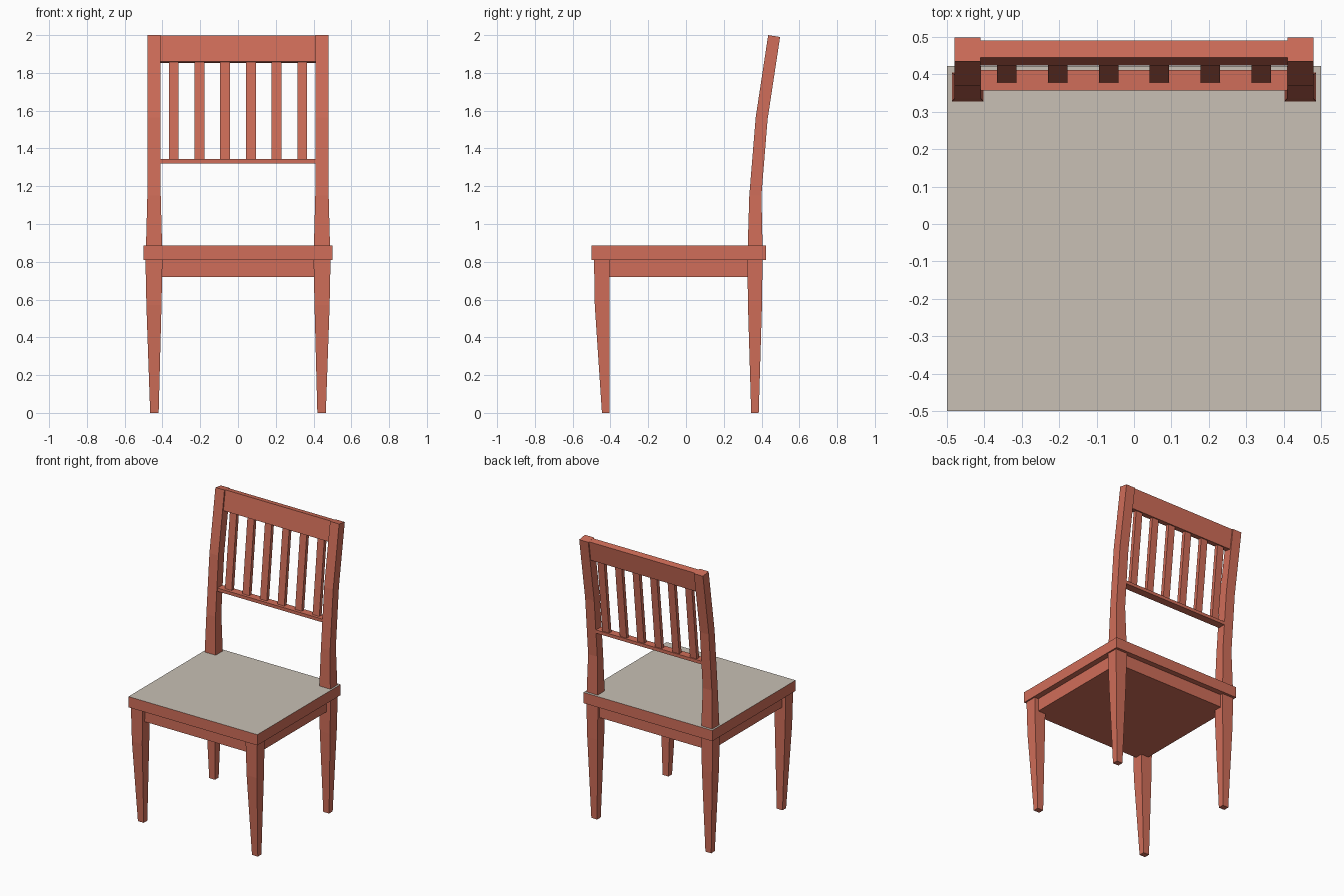
import bpy, bmesh

cube = bpy.data.objects.get("Cube")
if cube:
    bpy.data.objects.remove(cube, do_unlink=True)


def material(name, rgb):
    mat = bpy.data.materials.new(name)
    mat.use_nodes = True
    color = (*rgb, 1.0)
    mat.diffuse_color = color
    mat.node_tree.nodes["Principled BSDF"].inputs["Base Color"].default_value = color
    return mat


WOOD = material("red_brown_wood", (0.63, 0.155, 0.10))
FABRIC = material("pale_grey_seat", (0.58, 0.53, 0.46))


def loft(name, sections):
    """Skin rectangles (x0, x1, y0, y1, z front, z back) stacked upward."""
    bm = bmesh.new()
    rings = []
    for x0, x1, y0, y1, zf, zb in sections:
        corners = [(x0, y0, zf), (x1, y0, zf), (x1, y1, zb), (x0, y1, zb)]
        rings.append([bm.verts.new(c) for c in corners])
    for low, high in zip(rings, rings[1:]):
        for i in range(4):
            j = (i + 1) % 4
            bm.faces.new((low[i], low[j], high[j], high[i]))
    bm.faces.new(rings[0][::-1])
    bm.faces.new(rings[-1])
    bmesh.ops.recalc_face_normals(bm, faces=bm.faces)
    mesh = bpy.data.meshes.new(name)
    bm.to_mesh(mesh)
    bm.free()
    mesh.materials.append(WOOD)
    obj = bpy.data.objects.new(name, mesh)
    bpy.context.collection.objects.link(obj)
    return obj


def box(name, x0, x1, y0, y1, z0, z1):
    return loft(name, [(x0, x1, y0, y1, z0, z0), (x0, x1, y0, y1, z1, z1)])


def pair(name, sections):
    """Make a left part and its mirror image on the right."""
    loft("left_" + name, sections)
    loft("right_" + name, [(-s[1], -s[0], *s[2:]) for s in sections])


# Seat board with a pale upper face, and the apron block under it
seat = box("seat", -0.5, 0.5, -0.5, 0.423, 0.81, 0.885)
seat.data.materials.append(FABRIC)
for face in seat.data.polygons:
    face.material_index = int(face.normal.z > 0.9)
box("apron", -0.46, 0.46, -0.46, 0.385, 0.72, 0.81)

# Tapered legs
pair("front_leg", [(0.42, 0.465, -0.445, -0.405, 0, 0),
                   (0.405, 0.485, -0.483, -0.405, 0.57, 0.57),
                   (0.40, 0.49, -0.487, -0.405, 0.81, 0.81)])
pair("back_leg", [(0.42, 0.465, 0.345, 0.385, 0, 0),
                  (0.405, 0.485, 0.328, 0.402, 0.57, 0.57),
                  (0.40, 0.49, 0.325, 0.405, 0.81, 0.81)])

# Back posts that bend rearward
pair("back_post", [(0.402, 0.487, 0.327, 0.405, 0.885, 0.885),
                   (0.409, 0.48, 0.335, 0.399, 1.15, 1.15),
                   (0.41, 0.48, 0.369, 0.432, 1.565, 1.555),
                   (0.41, 0.48, 0.435, 0.498, 2.0, 1.99)])

# Leaning top rail and thin lower rail
loft("top_rail", [(-0.41, 0.41, 0.424, 0.469, 1.86, 1.853),
                  (-0.41, 0.41, 0.445, 0.49, 1.998, 1.991)])
box("lower_rail", -0.41, 0.41, 0.357, 0.412, 1.32, 1.343)

# Six slats between the rails
for i in range(6):
    x = (i - 2.5) * 0.136
    loft(f"back_slat_{i + 1}", [(x - 0.026, x + 0.026, 0.378, 0.404, 1.34, 1.34),
                                (x - 0.026, x + 0.026, 0.434, 0.46, 1.87, 1.87)])
